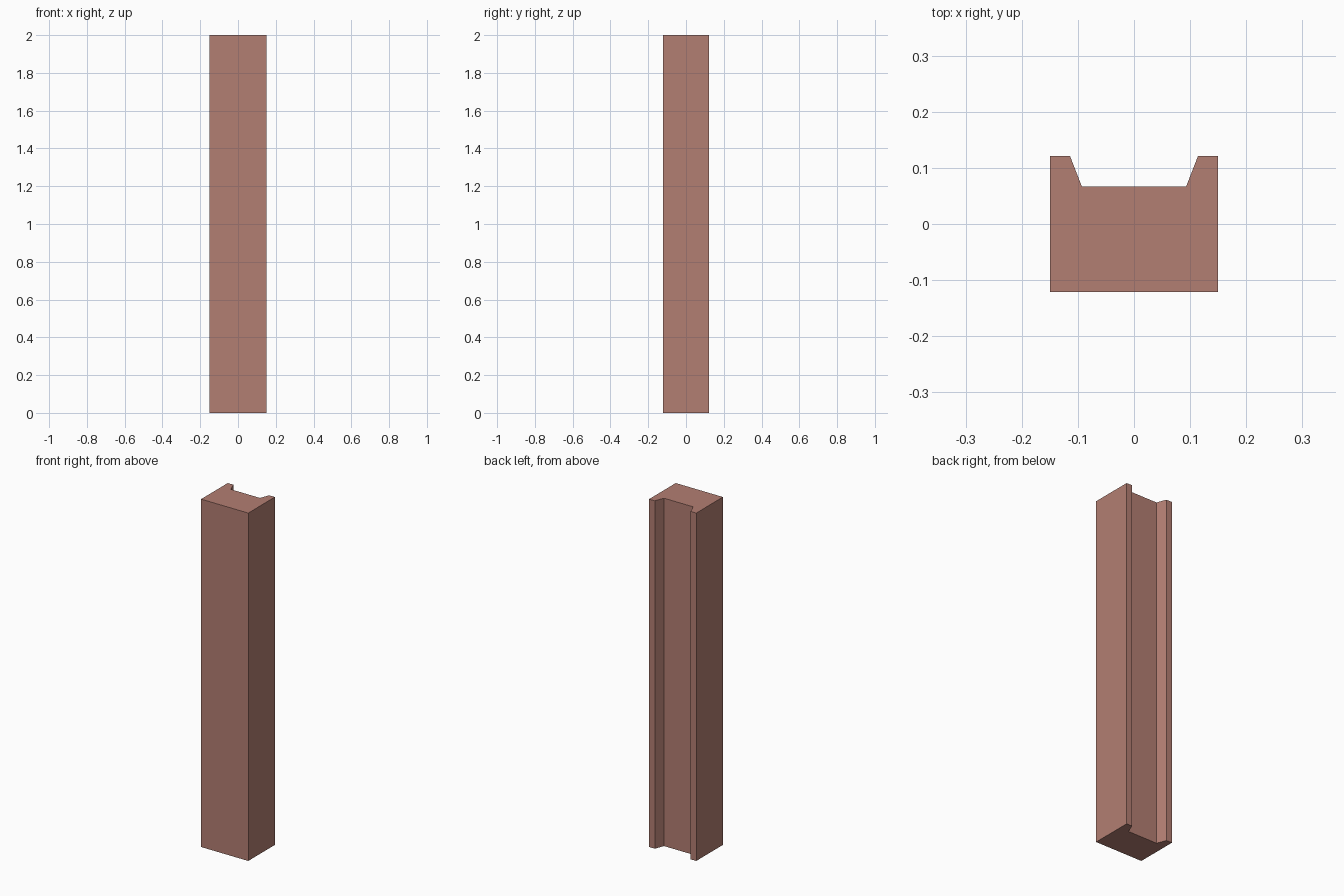
import bpy, bmesh

if "Cube" in bpy.data.objects:
    bpy.data.objects.remove(bpy.data.objects["Cube"])

HEIGHT = 2.0

# Right half of the channel cross-section, front to back; mirrored for the left
half = [(0.15, -0.121), (0.15, 0.121), (0.114, 0.121), (0.093, 0.067)]
profile = half + [(-x, y) for x, y in reversed(half)]

# Extrude the cross-section upwards
bm = bmesh.new()
base = bm.faces.new([bm.verts.new((x, y, 0)) for x, y in profile])
result = bmesh.ops.extrude_face_region(bm, geom=[base], use_keep_orig=True)
top_verts = [g for g in result["geom"] if isinstance(g, bmesh.types.BMVert)]
bmesh.ops.translate(bm, verts=top_verts, vec=(0, 0, HEIGHT))
bmesh.ops.recalc_face_normals(bm, faces=bm.faces)

mesh = bpy.data.meshes.new("grooved_post")
bm.to_mesh(mesh)
bm.free()
post = bpy.data.objects.new("grooved_post", mesh)
bpy.context.collection.objects.link(post)

# Reddish brown finish
mat = bpy.data.materials.new("reddish_brown")
mat.diffuse_color = (0.45, 0.21, 0.17, 1)
mat.use_nodes = True
mat.node_tree.nodes["Principled BSDF"].inputs["Base Color"].default_value = mat.diffuse_color
mesh.materials.append(mat)
